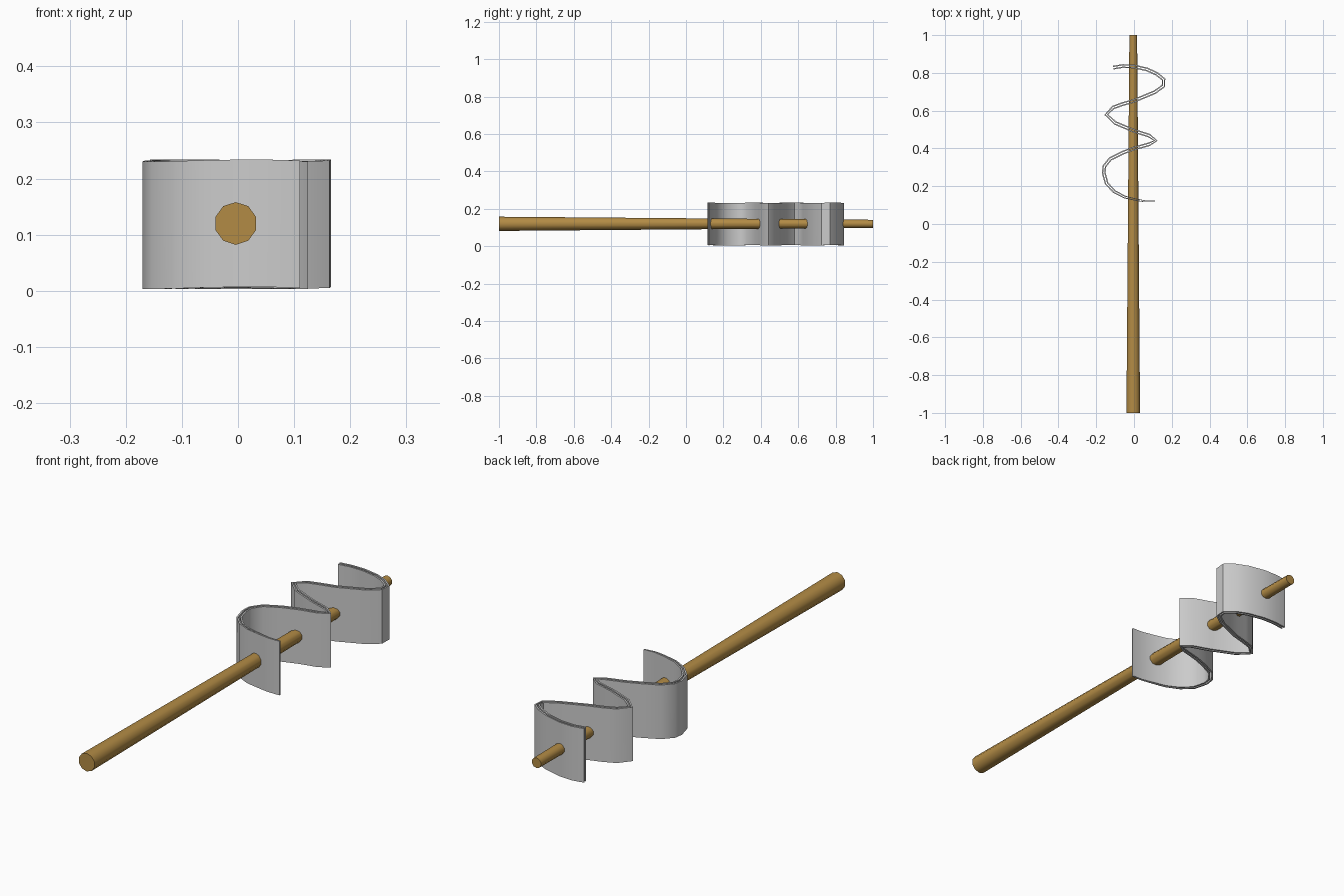
import bpy, bmesh, math
from mathutils import Vector

if "Cube" in bpy.data.objects:
    bpy.data.objects.remove(bpy.data.objects["Cube"])

# Folded ribbon path seen from above (x, y)
PATH = [(.11, .122), (.06, .12), (.013, .128), (-.05, .143), (-.105, .172), (-.145, .215),
        (-.16, .27), (-.157, .305), (-.125, .345), (-.06, .377), (0, .4), (.08, .422),
        (.115, .441), (.08, .468), (0, .493), (-.1, .535), (-.147, .579), (-.11, .617),
        (-.06, .635), (0, .652), (.11, .698), (.155, .73), (.157, .765), (.12, .795),
        (.07, .818), (0, .834), (-.06, .836), (-.11, .828)]


def finish(name, bm, angle):
    bmesh.ops.recalc_face_normals(bm, faces=bm.faces[:])
    mesh = bpy.data.meshes.new(name)
    bm.to_mesh(mesh)
    bm.free()
    ob = bpy.data.objects.new(name, mesh)
    bpy.context.collection.objects.link(ob)
    bpy.ops.object.select_all(action='DESELECT')
    ob.select_set(True)
    bpy.context.view_layer.objects.active = ob
    bpy.ops.object.shade_smooth_by_angle(angle=math.radians(angle))
    return ob


def ribbon(name, inner, outer):
    """Thin upright sheet between two sideways offsets of the path."""
    bm = bmesh.new()
    pts = [Vector(p) for p in PATH]
    last = len(pts) - 1
    rings = []
    for i, p in enumerate(pts):
        t = (pts[min(i + 1, last)] - pts[max(i - 1, 0)]).normalized()
        n = Vector((-t.y, t.x))
        grow = .35 + .65 * min(1, i / 5)          # layers meet at the front end
        wave = .002 * math.sin(i * .9)
        low, high = .003 + .002 + wave, .232 + wave
        a, b = p + n * inner * grow, p + n * outer * grow
        rings.append([bm.verts.new((q.x, q.y, z)) for q, z in
                      ((a, low), (b, low), (b, high), (a, high))])
    for r, s in zip(rings, rings[1:]):
        for k in range(4):
            bm.faces.new((r[k], r[(k + 1) % 4], s[(k + 1) % 4], s[k]))
    bm.faces.new(rings[0])
    bm.faces.new(rings[-1])
    return finish(name, bm, 50)


# Two layered sheets folded along the stick
ribbon("folded_sheet_left", .003, .010)
ribbon("folded_sheet_right", -.010, -.003)

# Tapered ten-sided wooden stick
bm = bmesh.new()
bmesh.ops.create_cone(bm, cap_ends=True, segments=10, radius1=.038, radius2=.0215, depth=2)
for v in bm.verts:
    x, y, z = v.co
    v.co = (y - .004, z, x + .12)
# Put flat sides at top and bottom, corners left and right
for v in bm.verts:
    dx, dz = v.co.x + .004, v.co.z - .12
    v.co.x, v.co.z = dz - .004, dx + .12
stick = finish("wooden_stick", bm, 40)
mat = bpy.data.materials.new("wood")
mat.diffuse_color = (.45, .26, .06, 1)
mat.use_nodes = True
mat.node_tree.nodes["Principled BSDF"].inputs["Base Color"].default_value = mat.diffuse_color
stick.data.materials.append(mat)
